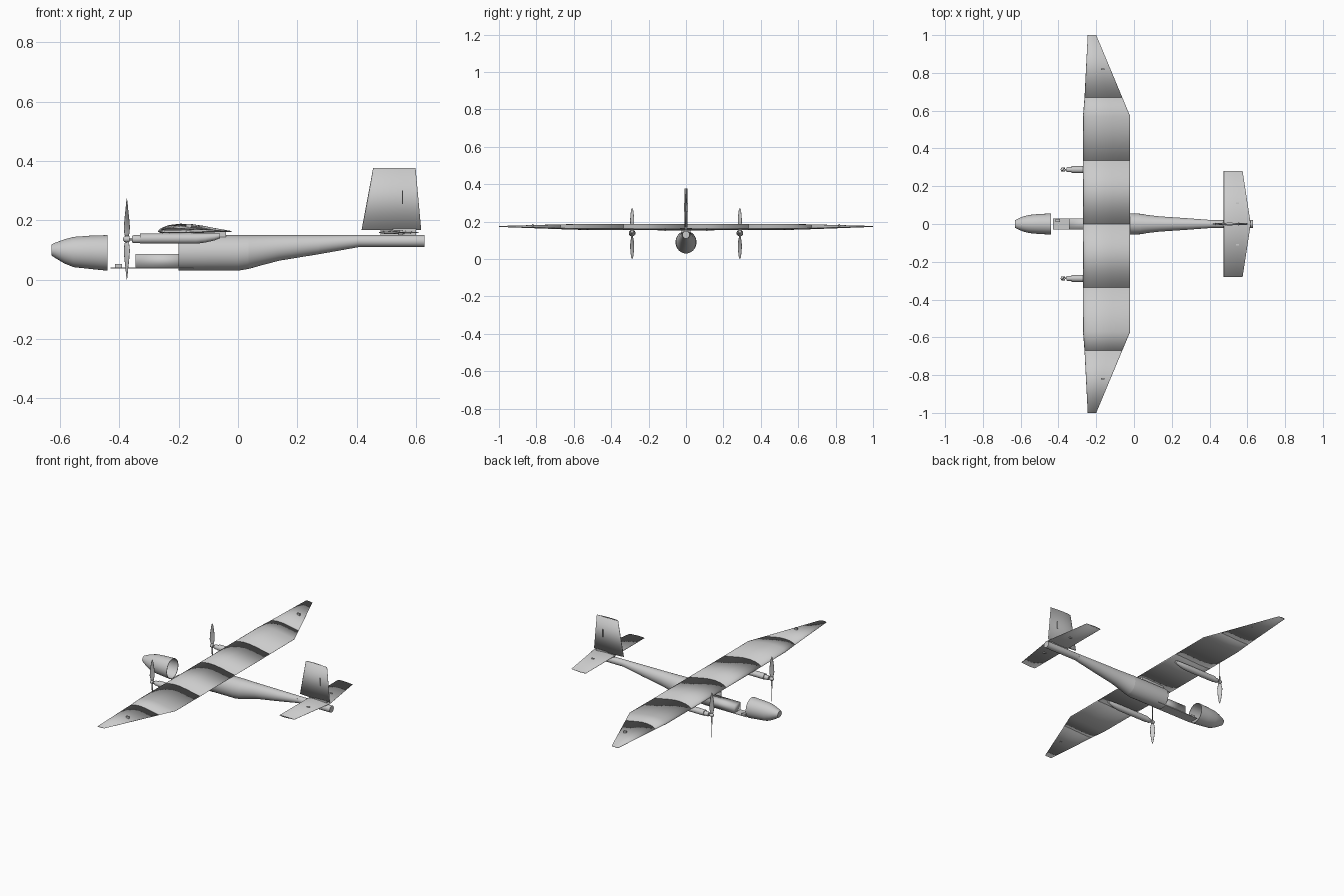
import bpy, bmesh, math
from mathutils import Matrix, Vector

if "Cube" in bpy.data.objects:
    bpy.data.objects.remove(bpy.data.objects["Cube"])

GREY = bpy.data.materials.new("light_grey")
GREY.diffuse_color = (0.6, 0.6, 0.6, 1)
GREY.use_nodes = True
GREY.node_tree.nodes["Principled BSDF"].inputs["Base Color"].default_value = GREY.diffuse_color


def loft(name, rings, sharp=None, loop=False):
    """Skin a list of point rings; cap both ends, or join last to first."""
    bm = bmesh.new()
    rows = [[bm.verts.new(p) for p in r] for r in rings]
    n = len(rows[0])
    pairs = list(zip(rows, rows[1:])) + ([(rows[-1], rows[0])] if loop else [])
    for a, b in pairs:
        for i in range(n):
            j = (i + 1) % n
            bm.faces.new((a[i], a[j], b[j], b[i]))
    if not loop:
        bm.faces.new(rows[0])
        bm.faces.new(rows[-1])
    bmesh.ops.recalc_face_normals(bm, faces=bm.faces)
    me = bpy.data.meshes.new(name)
    bm.to_mesh(me)
    bm.free()
    me.polygons.foreach_set("use_smooth", [True] * len(me.polygons))
    if sharp:
        me.set_sharp_from_angle(angle=math.radians(sharp))
    me.materials.append(GREY)
    ob = bpy.data.objects.new(name, me)
    bpy.context.collection.objects.link(ob)
    return ob


def oval(x, bot, top, half, y=0, n=40):
    zc, rz = (bot + top) / 2, (top - bot) / 2
    return [(x, y + half * math.cos(2 * math.pi * i / n),
             zc + rz * math.sin(2 * math.pi * i / n)) for i in range(n)]


def shell(name, secs, wall=0.003):
    """Hollow tube open at both ends."""
    inner = [(x, b + wall, t - wall, h - wall) for x, b, t, h in secs]
    return loft(name, [oval(*s) for s in secs] + [oval(*s) for s in inner[::-1]], 35, True)


def box(name, x0, x1, y0, y1, z0, z1, sharp=30):
    ring = lambda x: [(x, y0, z0), (x, y1, z0), (x, y1, z1), (x, y0, z1)]
    return loft(name, [ring(x0), ring(x1)], sharp)


# Nose cone: hollow cup, closed at the tip
nose = [(-0.63, 0.082, 0.118, 0.02), (-0.615, 0.072, 0.125, 0.028),
        (-0.585, 0.054, 0.136, 0.040), (-0.555, 0.042, 0.144, 0.048),
        (-0.50, 0.036, 0.148, 0.053), (-0.44, 0.030, 0.150, 0.056)]
cup = [(x + 0.004, b + 0.003, t - 0.003, h - 0.003) for x, b, t, h in nose]
cup[-1] = (-0.44,) + cup[-1][1:]
loft("nose_cone", [oval(*s) for s in nose] + [oval(*s) for s in cup[::-1]], 35)

# Fuselage segments
shell("main_body", [(-0.2, 0.03, 0.15, 0.056), (0.0, 0.03, 0.15, 0.056),
                    (0.036, 0.036, 0.15, 0.054)])
shell("rear_body", [(0.036, 0.036, 0.15, 0.054), (0.075, 0.047, 0.15, 0.047),
                    (0.14, 0.064, 0.15, 0.040), (0.275, 0.086, 0.15, 0.031)])
shell("tail_cone", [(0.275, 0.086, 0.15, 0.031), (0.41, 0.11, 0.15, 0.021)])
loft("tail_boom", [oval(0.41, 0.11, 0.15, 0.02), oval(0.63, 0.11, 0.15, 0.02)], 35)

# Equipment bay
box("bay_floor", -0.43, -0.15, -0.03, 0.03, 0.038, 0.041)
box("battery", -0.345, -0.15, -0.03, 0.03, 0.041, 0.086, None)
box("receiver", -0.415, -0.392, 0.01, 0.026, 0.041, 0.052)
box("wing_mount", -0.19, -0.04, -0.025, 0.025, 0.142, 0.162)

# Aerofoil: chord fraction, upper height, lower height
FOIL = [(0, 0, 0), (0.015, 0.007, -0.003), (0.06, 0.014, -0.006), (0.15, 0.022, -0.007),
        (0.3, 0.0265, -0.007), (0.45, 0.0255, -0.006), (0.62, 0.019, -0.004),
        (0.8, 0.010, -0.002), (0.97, 0.002, -0.001)]
TE = (1, 0.0004, -0.0004)


def foil(x0, x1, scale, sym=None):
    """Aerofoil outline as (x, height) pairs."""
    f = [(t, sym * u / 0.0265, -sym * u / 0.0265) for t, u, l in FOIL] if sym else FOIL
    up = [(x0 + t * (x1 - x0), u * scale) for t, u, l in f + [TE]]
    lo = [(x0 + t * (x1 - x0), l * scale) for t, u, l in (f[1:] + [TE])[::-1]]
    return up + lo


def wing_ring(y, x0, x1, scale, z):
    return [(x, y, z + h) for x, h in foil(x0, x1, scale)]


# Wing panels, each side in three printed lengths
A, B = (-0.27, -0.02, 1.0, 0.162), (-0.262, -0.062, 0.78, 0.165)
PANELS = {"inner": [(0, *A), (0.335, *A)],
          "middle": [(0.335, *A), (0.57, -0.27, -0.02, 0.92, 0.163), (0.67, *B)],
          "tip": [(0.67, *B), (1.0, -0.245, -0.2, 0.15, 0.173)]}
for side, s in (("left", 1), ("right", -1)):
    for part, secs in PANELS.items():
        loft(f"{side}_{part}_wing", [wing_ring(s * y, *r) for y, *r in secs])

    # Aileron and elevator horns
    box(f"{side}_aileron_horn", -0.175, -0.157, s * 0.82 - 0.004, s * 0.82 + 0.004, 0.166, 0.188)
    box(f"{side}_elevator_horn", 0.54, 0.557, s * 0.11 - 0.004, s * 0.11 + 0.004, 0.15, 0.167)

    # Engine nacelle, motor, shaft and spinner
    y = s * 0.288
    loft(f"{side}_nacelle", [oval(x, b, t, h, y, 24) for x, b, t, h in
         [(-0.33, 0.121, 0.155, 0.018), (-0.14, 0.121, 0.156, 0.018),
          (-0.11, 0.125, 0.156, 0.016), (-0.08, 0.132, 0.156, 0.012),
          (-0.06, 0.14, 0.156, 0.008)]], 35)
    loft(f"{side}_motor", [oval(x, 0.1365 - r, 0.1365 + r, r, y, 24) for x, r in
         [(-0.357, 0.011), (-0.352, 0.0135), (-0.325, 0.0135)]], 35)
    loft(f"{side}_shaft", [oval(x, 0.1325, 0.1405, 0.004, y, 12) for x in (-0.38, -0.35)], 35)
    loft(f"{side}_spinner", [oval(x, 0.1365 - r, 0.1365 + r, r, y, 20) for x, r in
         [(-0.388, 0.003), (-0.384, 0.009), (-0.376, 0.011), (-0.366, 0.010)]], 50)

    # Two twisted propeller blades
    for k in (0, 1):
        turn = Matrix.Rotation(math.pi * k, 3, 'X')
        rings = []
        for r, chord, pitch in [(0.0, 0.010, 65), (0.02, 0.020, 60), (0.04, 0.028, 48),
                                (0.07, 0.027, 36), (0.10, 0.020, 27), (0.125, 0.012, 22),
                                (0.1365, 0.003, 20)]:
            a = math.radians(pitch)
            ring = []
            for i in range(12):
                w = 2 * math.pi * i / 12
                c, t = chord / 2 * math.cos(w), chord * 0.06 * math.sin(w)
                p = Vector((c * math.sin(a) + t * math.cos(a),
                            c * math.cos(a) - t * math.sin(a), r))
                ring.append(turn @ p + Vector((-0.375, y, 0.1365)))
            rings.append(ring)
        loft(f"{side}_propeller_blade_{k + 1}", rings)

# Tailplane and fin
loft("tailplane", [[(x, y, 0.159 + h) for x, h in foil(0.475, x1, 1, t)]
                   for y, x1, t in [(-0.28, 0.575, 0.004), (0, 0.618, 0.006),
                                    (0.28, 0.575, 0.004)]])
loft("fin", [[(x, h, z) for x, h in foil(x0, x1, 1, 0.007)]
             for z, x0, x1 in [(0.168, 0.417, 0.618), (0.377, 0.456, 0.599)]])
box("fin_mount", 0.48, 0.6, -0.006, 0.006, 0.148, 0.172)
box("rudder_horn", 0.553, 0.557, -0.010, 0.010, 0.255, 0.30)
